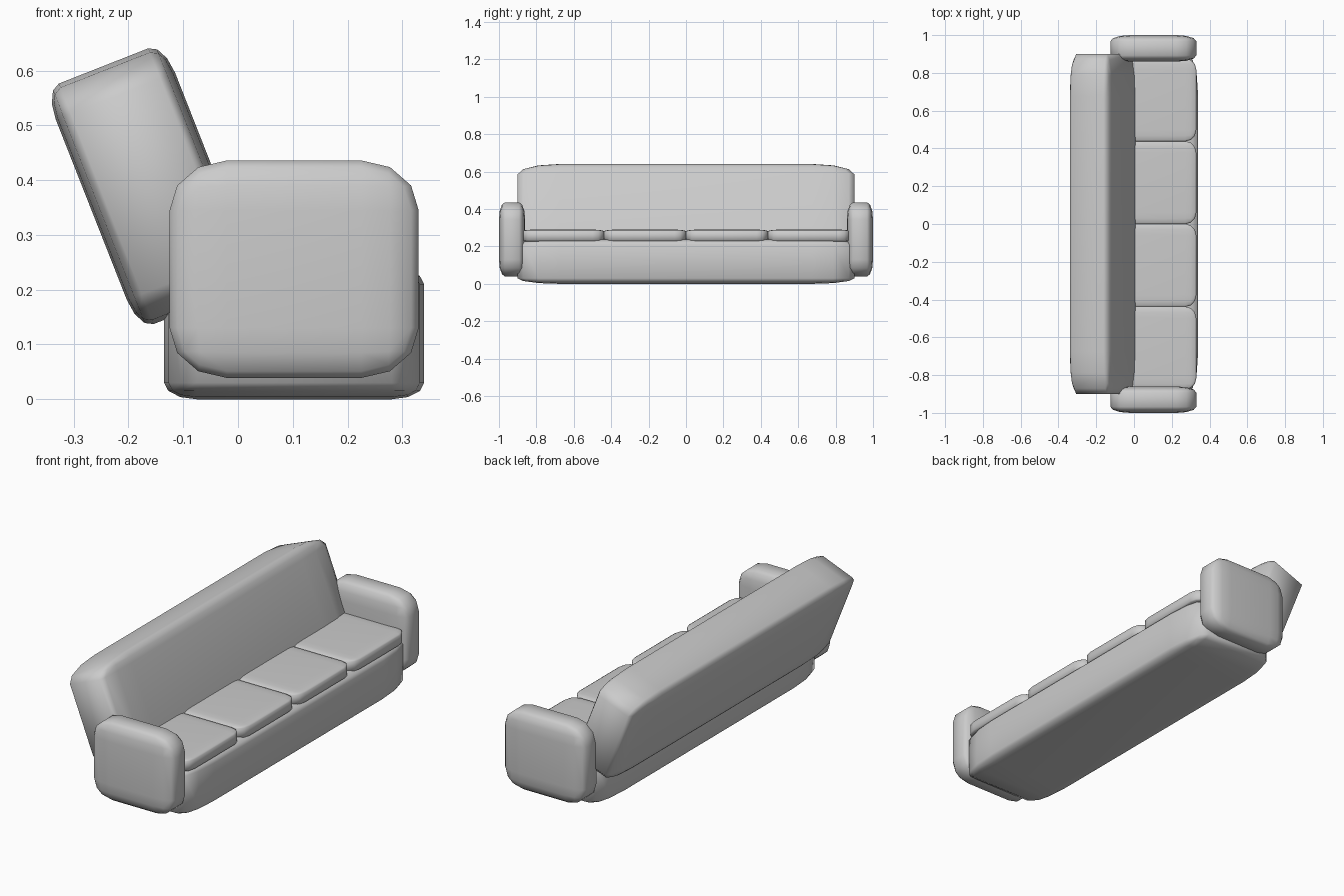
import bpy, bmesh
from math import radians

if "Cube" in bpy.data.objects:
    bpy.data.objects.remove(bpy.data.objects["Cube"])


def pillow_box(name, center, half, bevel, tilt=0.0):
    """Unit cube rounded in its own space, then stretched so the rounding stretches too."""
    bm = bmesh.new()
    bmesh.ops.create_cube(bm, size=2)
    bmesh.ops.bevel(bm, geom=bm.edges[:], offset=bevel, offset_type='OFFSET',
                    segments=3, profile=0.5, affect='EDGES')
    bmesh.ops.scale(bm, vec=half, verts=bm.verts[:])
    for f in bm.faces:
        f.smooth = True
    mesh = bpy.data.meshes.new(name)
    bm.to_mesh(mesh)
    bm.free()
    obj = bpy.data.objects.new(name, mesh)
    bpy.context.collection.objects.link(obj)
    obj.location = center
    obj.rotation_euler = (0, tilt, 0)
    return obj


# Base
pillow_box("base", (0.1025, 0, 0.12), (0.2375, 0.9, 0.12), 0.25)

# Reclined backrest
pillow_box("backrest", (-0.159, 0, 0.389), (0.117, 0.9, 0.236), 0.25, radians(-21.5))

# Armrests on both ends
for side, label in ((-1, "front"), (1, "rear")):
    pillow_box(label + "_armrest", (0.1025, side * 0.93, 0.2375),
               (0.2275, 0.07, 0.1985), 0.46)

# Four seat cushions
for i in range(4):
    pillow_box("seat_cushion_%d" % (i + 1), (0.12, (i - 1.5) * 0.438, 0.257),
               (0.21, 0.22, 0.033), 0.28)
